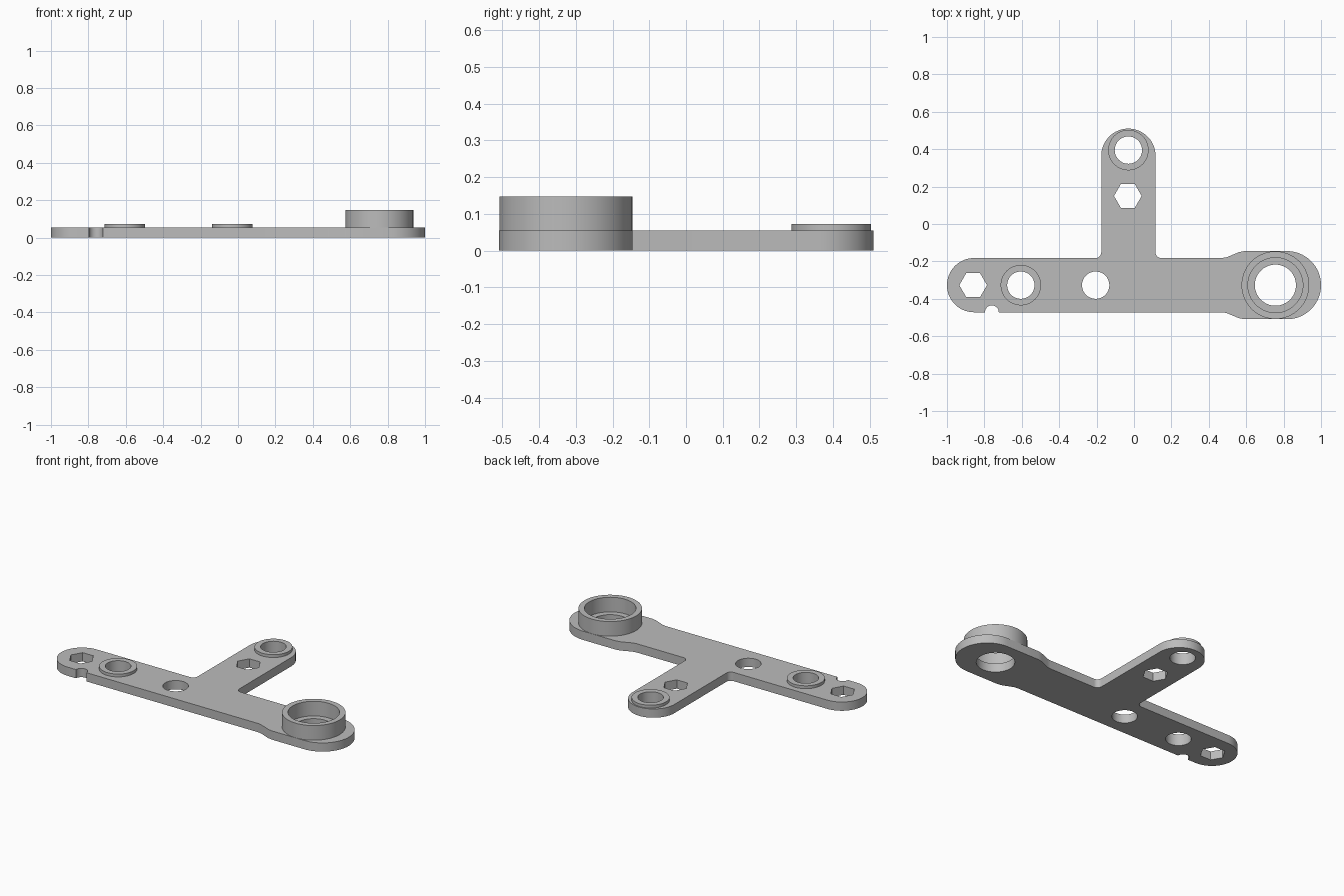
import bpy, bmesh, math

if "Cube" in bpy.data.objects:
    bpy.data.objects.remove(bpy.data.objects["Cube"])

T = 0.055      # plate thickness
Y = -0.327     # centre line of the long arm
R = 0.145      # half width of the arms
P = 0.182      # half width of the wide end pad

grey = bpy.data.materials.new("plain grey")
grey.diffuse_color = (0.5, 0.5, 0.5, 1)
grey.use_nodes = True
grey.node_tree.nodes["Principled BSDF"].inputs["Base Color"].default_value = grey.diffuse_color


def arc(cx, cy, r, a0, a1, n=24):
    return [(cx + r * math.cos(math.radians(a0 + (a1 - a0) * i / n)),
             cy + r * math.sin(math.radians(a0 + (a1 - a0) * i / n)))
            for i in range(n + 1)]


def ring(cx, cy, r, n=64):
    return arc(cx, cy, r, 0, 360, n)[:-1]


def slab(name, loops, z0, z1, bottom=True):
    """Flat part: first loop is the outline, the others are holes."""
    bm = bmesh.new()
    levels = []
    for z in (z0, z1):
        rows, edges = [], []
        for loop in loops:
            vs = [bm.verts.new((x, y, z)) for x, y in loop]
            edges += [bm.edges.new((vs[i - 1], vs[i])) for i in range(len(vs))]
            rows.append(vs)
        if bottom or z == z1:
            bmesh.ops.triangle_fill(bm, edges=edges, use_beauty=True,
                                    use_dissolve=False, normal=(0, 0, 1))
        levels.append(rows)
    for lo, hi in zip(*levels):
        for i in range(len(lo)):
            bm.faces.new((lo[i - 1], lo[i], hi[i], hi[i - 1]))
    bmesh.ops.recalc_face_normals(bm, faces=bm.faces[:])
    me = bpy.data.meshes.new(name)
    bm.to_mesh(me)
    bm.free()
    me.materials.append(grey)
    ob = bpy.data.objects.new(name, me)
    bpy.context.collection.objects.link(ob)
    bpy.ops.object.select_all(action='DESELECT')
    ob.select_set(True)
    bpy.context.view_layer.objects.active = ob
    bpy.ops.object.shade_smooth_by_angle(angle=math.radians(30))
    return ob


# T-shaped outline, counter-clockwise from the left end
flare = [(0.47, R), (0.495, R + 0.004), (0.56, P - 0.006), (0.59, P)]
f = 0.03       # inner corner fillet
outline = arc(-1 + R, Y, R, 90, 270, 32)
outline += arc(-0.76, Y - R, 0.037, 180, 0, 16)            # edge notch
outline += [(x, Y - h) for x, h in flare]
outline += arc(1 - P, Y, P, -90, 90, 40)
outline += [(x, Y + h) for x, h in reversed(flare)]
outline += arc(-0.03 + R + f, Y + R + f, f, 270, 180, 8)
outline += arc(-0.03, 0.51 - R, R, 0, 180, 32)
outline += arc(-0.03 - R - f, Y + R + f, f, 0, -90, 8)

# Plate with round and hexagonal holes
holes = [ring(-0.605, Y, 0.073), ring(-0.205, Y, 0.073),
         ring(-0.03, 0.395, 0.073), ring(0.756, Y, 0.11),
         ring(-0.86, Y, 0.074, 6), ring(-0.033, 0.15, 0.074, 6)]
slab("base_plate", [outline] + holes, 0, T)

# Raised rims around holes
for name, x, y, ro, ri, top in (
        ("left_rim", -0.605, Y, 0.108, 0.073, 0.073),
        ("back_rim", -0.03, 0.395, 0.108, 0.073, 0.073),
        ("bearing_cup", 0.756, Y, 0.181, 0.147, 0.147)):
    slab(name, [ring(x, y, ro), ring(x, y, ri)], T, top, bottom=False)
